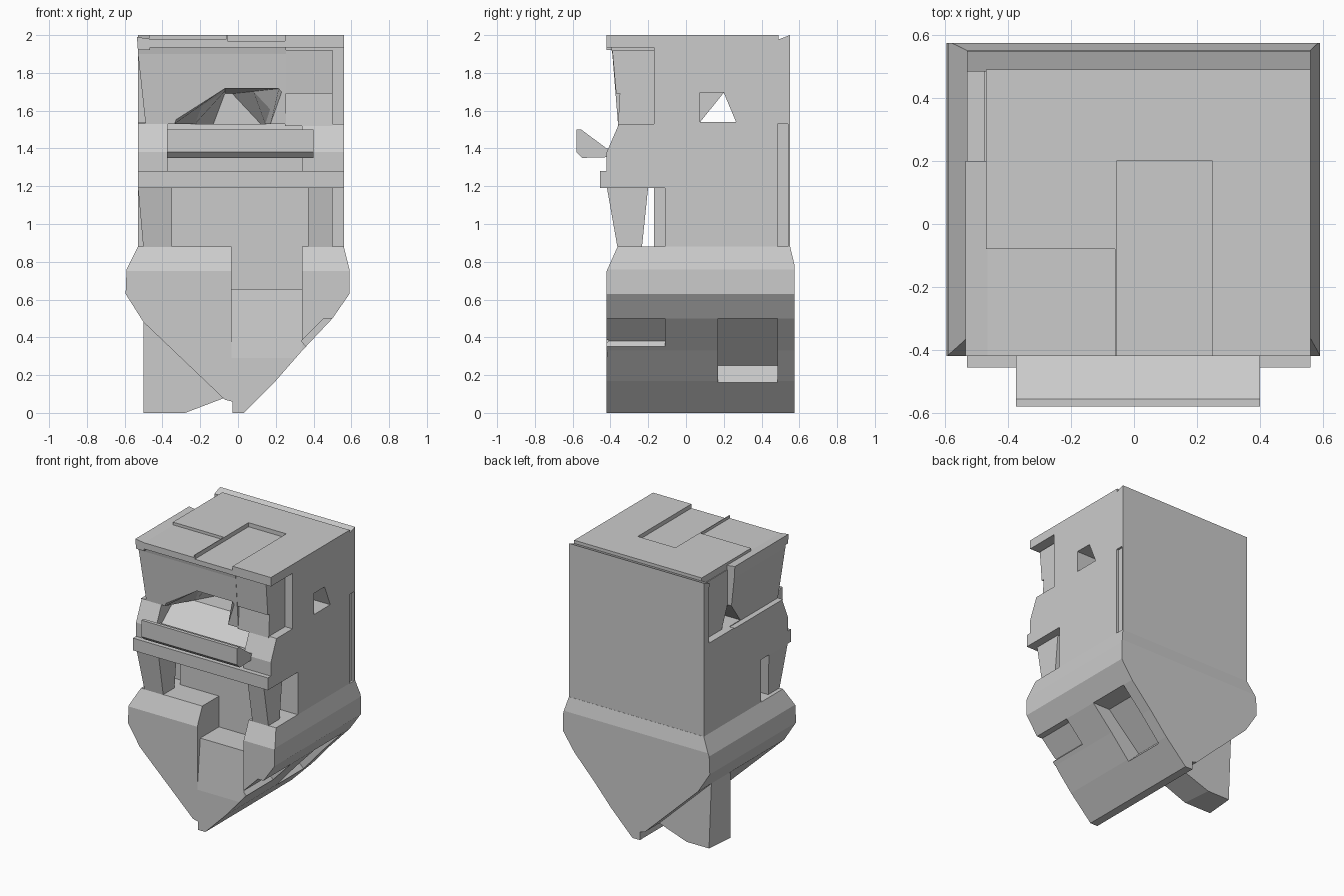
import bpy, bmesh

if "Cube" in bpy.data.objects:
    bpy.data.objects.remove(bpy.data.objects["Cube"])


def prism(name, pts, axis, a, b, pts2=None):
    """Extrude a profile along x (pts are y,z), y (x,z) or z (x,y); pts2 lofts the far end."""
    def place(p, t):
        return {'x': (t, p[0], p[1]), 'y': (p[0], t, p[1]), 'z': (p[0], p[1], t)}[axis]
    bm = bmesh.new()
    near = [bm.verts.new(place(p, a)) for p in pts]
    far = [bm.verts.new(place(p, b)) for p in (pts2 or pts)]
    bm.faces.new(near)
    bm.faces.new(far)
    n = len(pts)
    for i in range(n):
        j = (i + 1) % n
        bm.faces.new((near[i], near[j], far[j], far[i]))
    bmesh.ops.recalc_face_normals(bm, faces=bm.faces)
    me = bpy.data.meshes.new(name)
    bm.to_mesh(me)
    bm.free()
    ob = bpy.data.objects.new(name, me)
    bpy.context.collection.objects.link(ob)
    return ob


def box(name, x0, x1, y0, y1, z0, z1):
    return prism(name, [(x0, y0), (x1, y0), (x1, y1), (x0, y1)], 'z', z0, z1)


def cut(ob, cutter):
    m = ob.modifiers.new('cut', 'BOOLEAN')
    m.operation = 'DIFFERENCE'
    m.solver = 'EXACT'
    m.object = cutter
    bpy.context.view_layer.objects.active = ob
    bpy.ops.object.modifier_apply(modifier=m.name)
    bpy.data.objects.remove(cutter)


# Rock base: wedge running front to back
rock = prism('rock_base', [(-.03, 0), (.03, 0), (.2, .17), (.34, .33), (.5, .5), (.59, .63),
                           (.59, .76), (.56, .88), (-.53, .88), (-.59, .76), (-.595, .63),
                           (-.5, .48), (-.07, .07), (-.03, .06)], 'y', -.42, .575)
# Chamfers along the front and back upper edges
cut(rock, prism('front_chamfer', [(-.425, .74), (-.36, .885), (-.36, 1), (-.6, 1), (-.6, .74)], 'x', -1, 1))
cut(rock, prism('back_chamfer', [(.58, .76), (.55, .885), (.55, 1), (.7, 1), (.7, .76)], 'x', -1, 1))
# Entrance path notch, its left wall leaning outward
cut(rock, prism('path_notch', [(-.5, .23), (-.425, .24), (-.385, .655), (-.17, .655),
                               (-.17, 1), (-.5, 1)], 'x', -.035, .34))
# Two pits in the sloping right underside
cut(rock, prism('pit_front', [(.40, .31), (.335, .38), (.455, .5), (.7, .5), (.7, .31)], 'y', -.6, -.11))
cut(rock, prism('pit_back', [(.23, .12), (.10, .25), (.36, .5), (.7, .5), (.7, .12)], 'y', .17, .485))

# Tapered spur below the rock
prism('rock_spur', [(-.5, .5), (-.5, 0), (-.28, 0), (-.07, .08), (-.05, .2), (-.3, .5)], 'y', .2, .42,
      [(-.5, .5), (-.48, 0), (-.3, 0), (-.07, .08), (-.05, .2), (-.3, .5)])

# Main building block
body = box('main_block', -.53, .56, -.17, .55, .87, 1.95)
cut(body, box('lower_step', -.7, .7, -.3, -.11, .8, 1.19))
cut(body, box('left_recess', -.7, -.475, .2, .49, 1.54, 2.1))
cut(body, box('corner_groove', .545, .7, .485, .54, .8, 1.53))

# Entrance wall and leaning pillars
box('entrance_wall', -.35, .37, -.17, -.1, .75, 1.2)
for side, x0, x1, foot in (('left', -.53, -.35, -.5), ('right', .37, .5, .5)):
    pillar = prism(side + '_pillar', [(-.42, 1.2), (-.36, .86), (-.235, .86), (-.2, 1.2)], 'x', x0, x1)
    # Outer foot leans inward
    for v in pillar.data.vertices:
        if v.co.z < 1 and abs(v.co.x) > .45:
            v.co.x = foot

# Ledge, balcony sides, sloping balcony floor and rail
box('ledge', -.53, .56, -.455, -.1, 1.19, 1.28)
for side, x0, x1 in (('left', -.53, -.37), ('right', .34, .56)):
    prism(side + '_balcony_side', [(-.1, 1.27), (-.42, 1.27), (-.42, 1.38), (-.355, 1.53), (-.1, 1.53)],
          'x', x0, x1)
prism('balcony_floor', [(-.1, 1.27), (-.38, 1.27), (-.38, 1.37), (-.18, 1.53), (-.1, 1.53)], 'x', -.38, .35)
prism('balcony_rail', [(-.58, 1.5), (-.555, 1.5), (-.42, 1.4), (-.37, 1.4), (-.37, 1.355),
                       (-.55, 1.35), (-.58, 1.38)], 'x', -.375, .4)

# Upper front with an arched opening underneath
upper = prism('upper_front', [(-.16, 1.95), (-.4, 1.95), (-.39, 1.9), (-.36, 1.53), (-.16, 1.53)],
              'x', -.53, .255)
front = [(-.37, 1.53), (-.07, 1.72), (.245, 1.72), (.18, 1.53)]
back = [(-.13, 1.53), (-.07, 1.69), (-.03, 1.69), (.12, 1.53)]
for part in (upper, body):
    # Left wall leans inward as it drops
    cut(part, prism('left_taper', [(-.6, 1.95), (-.535, 1.95), (-.49, 1.535), (-.6, 1.535)], 'y', -.6, .2))
    cut(part, prism('opening', front, 'y', -.42, 0, back))

# Overhanging corner box and the post below it
prism('corner_box', [(-.16, 1.92), (-.39, 1.92), (-.37, 1.69), (-.16, 1.69)], 'x', .25, .5)
prism('corner_post', [(-.16, 1.7), (-.35, 1.7), (-.36, 1.52), (-.16, 1.52)], 'x', .25, .5)

# Side window tunnel through the block
cut(body, prism('side_window', [(.075, 1.54), (.265, 1.54), (.2, 1.695), (.075, 1.695)], 'x', .0, .8))
cut(body, prism('side_window_left', [(.075, 1.54), (.265, 1.54), (.2, 1.695)], 'x', -.8, .01))

# Roof slab with stepped left corner and sunken channel
roof = box('roof', -.47, .56, -.42, .49, 1.935, 2)
cut(roof, box('roof_step', -.6, -.06, -.6, -.08, 1.98, 2.1))
cut(roof, box('roof_channel', -.055, .25, -.6, .2, 1.97, 2.1))
prism('left_roof_trim', [(-.535, 1.99), (-.465, 1.98), (-.465, 1.92), (-.53, 1.92)], 'y', -.42, .2)
prism('back_roof_trim', [(.485, 1.95), (.55, 1.94), (.55, 2), (.485, 1.975)], 'x', -.53, .56)
